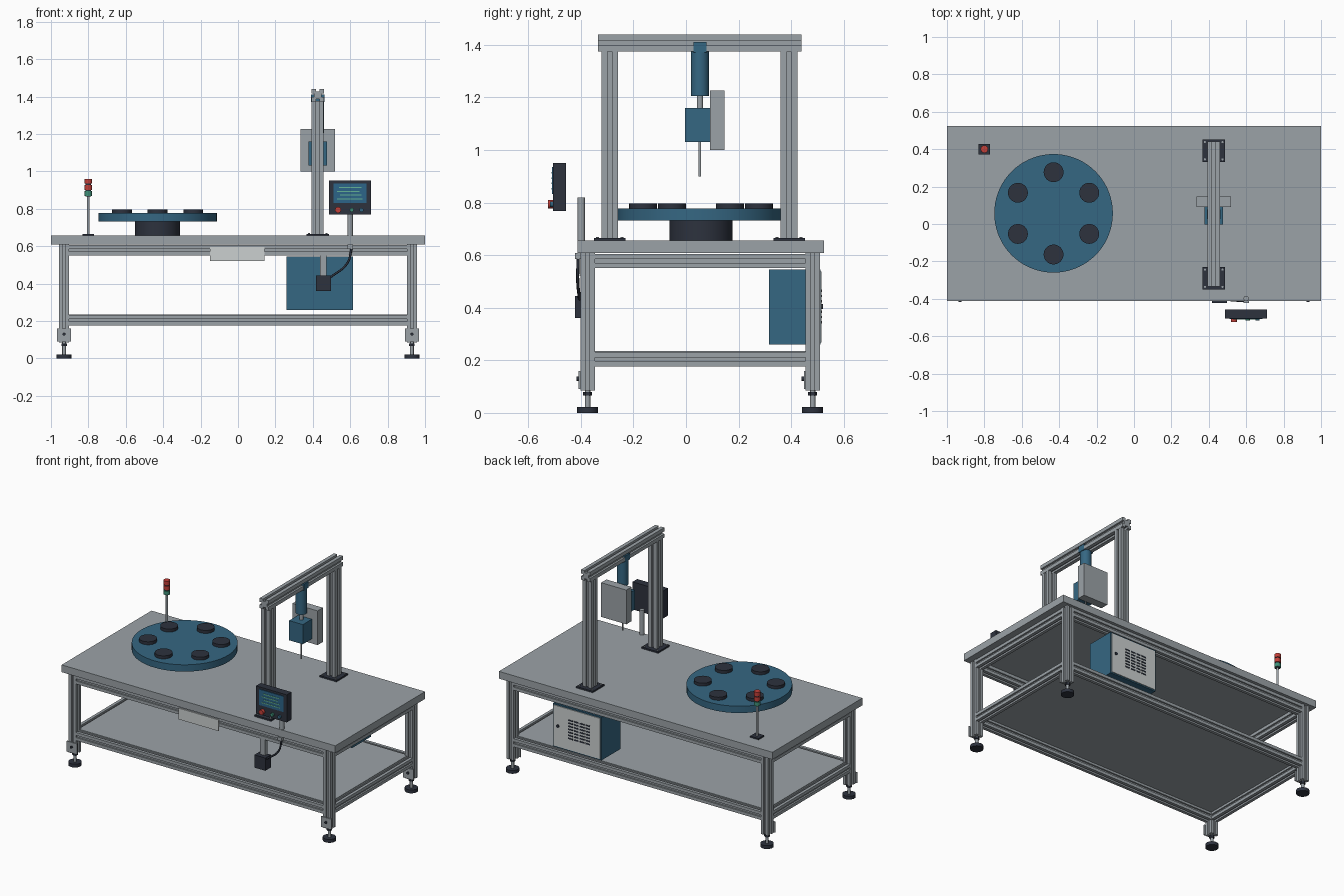
import bpy, bmesh, math
from mathutils import Vector, Matrix

if "Cube" in bpy.data.objects:
    bpy.data.objects.remove(bpy.data.objects["Cube"])


def material(name, rgb):
    m = bpy.data.materials.new(name)
    m.diffuse_color = (*rgb, 1)
    m.use_nodes = True
    m.node_tree.nodes["Principled BSDF"].inputs["Base Color"].default_value = m.diffuse_color
    return m


GREY = material("aluminium grey", (0.33, 0.365, 0.39))
BLUE = material("machine blue", (0.036, 0.135, 0.225))
DARK = material("dark slate", (0.026, 0.032, 0.048))
LIGHT = material("light panel", (0.60, 0.63, 0.63))
RED = material("signal red", (0.55, 0.05, 0.04))
GREEN = material("signal green", (0.05, 0.28, 0.19))
SCREEN = material("screen blue", (0.025, 0.13, 0.25))
TEXT = material("screen green", (0.13, 0.45, 0.30))


def finish(name, bm, mat, smooth=False):
    bmesh.ops.recalc_face_normals(bm, faces=bm.faces)
    me = bpy.data.meshes.new(name)
    bm.to_mesh(me)
    bm.free()
    me.materials.append(mat)
    ob = bpy.data.objects.new(name, me)
    bpy.context.collection.objects.link(ob)
    if smooth:
        bpy.context.view_layer.objects.active = ob
        ob.select_set(True)
        bpy.ops.object.shade_smooth_by_angle(angle=math.radians(35))
        ob.select_set(False)
    return ob


def box(name, x, y, z, mat):
    """Box from three (low, high) ranges."""
    bm = bmesh.new()
    bmesh.ops.create_cube(bm, size=1)
    for v in bm.verts:
        v.co = [r[0] + (r[1] - r[0]) * (c + 0.5) for r, c in zip((x, y, z), v.co)]
    return finish(name, bm, mat)


def rod(name, a, b, r, mat, sides=32):
    """Cylinder from point a to point b."""
    a, b = Vector(a), Vector(b)
    d = b - a
    bm = bmesh.new()
    m = Matrix.Translation((a + b) / 2) @ d.to_track_quat('Z', 'Y').to_matrix().to_4x4()
    bmesh.ops.create_cone(bm, cap_ends=True, segments=sides, radius1=r, radius2=r,
                          depth=d.length, matrix=m)
    return finish(name, bm, mat, True)


def extrusion(name, a, b, size, mat=GREY):
    """Slotted square bar from a to b along one axis."""
    a, b = Vector(a), Vector(b)
    h, s, d = size / 2, size * 0.13, size * 0.2
    side = [(-h, -h), (-s, -h), (-s, d - h), (s, d - h), (s, -h)]
    rot = (b - a).to_track_quat('Z', 'Y')
    bm = bmesh.new()
    verts = []
    for k in range(4):
        turn = Matrix.Rotation(k * math.pi / 2, 3, 'Z')
        for p in side:
            verts.append(bm.verts.new(a + rot @ (turn @ Vector((*p, 0)))))
    f = bm.faces.new(verts)
    ext = bmesh.ops.extrude_face_region(bm, geom=[f])
    bmesh.ops.translate(bm, vec=b - a,
                        verts=[v for v in ext["geom"] if isinstance(v, bmesh.types.BMVert)])
    return finish(name, bm, mat)


# Table top and lower shelf
box("table_top", (-1, 1), (-0.413, 0.525), (0.608, 0.656), GREY)
box("lower_shelf", (-0.915, 0.915), (-0.36, 0.47), (0.226, 0.235), GREY)

# Legs, brackets and levelling feet
LX, FY, BY, W = 0.93, -0.374, 0.482, 0.054
for sx in (-1, 1):
    for y, tag in ((FY, "front"), (BY, "back")):
        x = sx * LX
        extrusion(tag + "_leg", (x, y, 0.085), (x, y, 0.608), W)
        box("foot_bracket", (x - 0.038, x + 0.038), (y - 0.034, y - 0.027), (0.09, 0.16), GREY)
        rod("bracket_bolt", (x, y - 0.043, 0.13), (x, y - 0.03, 0.13), 0.008, DARK, 12)
        rod("foot_stem", (x, y, 0.02), (x, y, 0.09), 0.01, GREY, 16)
        rod("foot_nut", (x, y, 0.066), (x, y, 0.08), 0.017, DARK, 6)
        rod("foot_pad", (x, y, 0), (x, y, 0.022), 0.04, DARK)

# Frame rails, upper and lower
for z, tag in ((0.578, "upper"), (0.204, "lower")):
    for y in (FY, BY):
        extrusion(tag + "_long_rail", (-LX + W / 2, y, z), (LX - W / 2, y, z), W)
    for x in (-LX, LX):
        extrusion(tag + "_side_rail", (x, FY + W / 2, z), (x, BY - W / 2, z), W)
box("front_plate", (-0.15, 0.143), (-0.408, -0.4), (0.522, 0.596), LIGHT)

# Rotary table with six stations
TX, TY = -0.43, 0.057
rod("turntable_base", (TX, TY, 0.656), (TX, TY, 0.732), 0.12, DARK, 48)
rod("turntable_disc", (TX, TY, 0.732), (TX, TY, 0.777), 0.317, BLUE, 72)
for k in range(6):
    t = math.radians(90 + 60 * k)
    x, y = TX + 0.22 * math.cos(t), TY + 0.22 * math.sin(t)
    rod("station_puck", (x, y, 0.776), (x, y, 0.797), 0.053, DARK)

# Signal tower
SX, SY = -0.80, 0.40
box("beacon_base", (SX - 0.031, SX + 0.031), (SY - 0.029, SY + 0.029), (0.656, 0.665), DARK)
rod("beacon_pole", (SX, SY, 0.66), (SX, SY, 0.868), 0.007, GREY, 16)
rod("beacon_core", (SX, SY, 0.866), (SX, SY, 0.955), 0.015, DARK, 24)
for z, m in ((0.868, GREEN), (0.901, RED), (0.934, RED)):
    rod("beacon_lamp", (SX, SY, z), (SX, SY, z + 0.026), 0.02, m, 24)

# Gantry
GX, GY = 0.426, 0.053
for y in (-0.29, 0.392):
    extrusion("gantry_post", (GX, y, 0.665), (GX, y, 1.375), 0.064)
    box("gantry_foot", (GX - 0.061, GX + 0.061), (GY + (y - GY) - 0.06, y + 0.06),
        (0.656, 0.666), DARK)
    for dx in (-0.047, 0.047):
        for dy in (-0.046, 0.046):
            rod("gantry_bolt", (GX + dx, y + dy, 0.664), (GX + dx, y + dy, 0.67),
                0.006, GREY, 8)
extrusion("gantry_beam", (GX, -0.335, 1.407), (GX, 0.44, 1.407), 0.066)

# Press actuator hanging from the beam
box("actuator_bracket", (GX - 0.036, GX + 0.036), (GY - 0.025, GY + 0.025), (1.37, 1.41), BLUE)
rod("actuator_cylinder", (GX, GY, 1.205), (GX, GY, 1.376), 0.034, BLUE)
rod("actuator_shaft", (GX, GY, 1.155), (GX, GY, 1.21), 0.012, GREY, 20)
box("tool_head", (GX - 0.05, GX + 0.05), (-0.003, 0.092), (1.03, 1.16), BLUE)
rod("tool_needle", (GX, GY, 0.9), (GX, GY, 1.035), 0.005, GREY, 16)
box("tool_back_plate", (0.334, 0.518), (0.091, 0.146), (1.0, 1.226), GREY)

# Operator panel
box("panel_case", (0.486, 0.71), (-0.505, -0.456), (0.768, 0.95), DARK)
box("panel_screen", (0.51, 0.688), (-0.509, -0.5), (0.832, 0.936), SCREEN)
for k, (a, b) in enumerate(((0.54, 0.66), (0.53, 0.65), (0.545, 0.66), (0.53, 0.665))):
    z = 0.913 - 0.02 * k
    box("screen_line", (a, b), (-0.511, -0.505), (z - 0.003, z + 0.003), TEXT)
for x, r, m in ((0.535, 0.016, RED), (0.608, 0.011, GREEN), (0.66, 0.011, BLUE)):
    y = -0.525 if m is RED else -0.517
    rod("panel_button", (x, -0.5, 0.794), (x, y, 0.794), r, m, 24)
rod("panel_post", (0.6, -0.398, 0.6), (0.6, -0.398, 0.82), 0.014, GREY, 24)
box("cable_clamp", (0.586, 0.614), (-0.422, -0.398), (0.586, 0.608), GREY)

# Switch box and its cable
box("switch_hanger", (0.438, 0.474), (-0.395, -0.37), (0.44, 0.555), GREY)
box("switch_box", (0.416, 0.496), (-0.423, -0.365), (0.36, 0.444), DARK)
cu = bpy.data.curves.new("cable", 'CURVE')
cu.dimensions = '3D'
cu.bevel_depth = 0.006
cu.bevel_resolution = 2
cu.use_fill_caps = True
sp = cu.splines.new('BEZIER')
path = [(0.608, -0.41, 0.59), (0.585, -0.412, 0.51), (0.49, -0.405, 0.43)]
sp.bezier_points.add(len(path) - 1)
for p, co in zip(sp.bezier_points, path):
    p.co = co
    p.handle_left_type = p.handle_right_type = 'AUTO'
cu.materials.append(DARK)
bpy.context.collection.objects.link(bpy.data.objects.new("cable", cu))

# Control cabinet with vented door at the back
box("cabinet_body", (0.26, 0.614), (0.315, 0.511), (0.26, 0.545), BLUE)
box("cabinet_door", (0.268, 0.606), (0.508, 0.516), (0.268, 0.537), LIGHT)
rod("door_knob", (0.575, 0.512, 0.405), (0.575, 0.522, 0.405), 0.01, DARK, 16)
for row in range(7):
    z = 0.34 + 0.02 * row
    for col in range(4):
        x = 0.34 + 0.042 * col
        box("door_vent", (x, x + 0.033), (0.512, 0.518), (z, z + 0.009), DARK)
